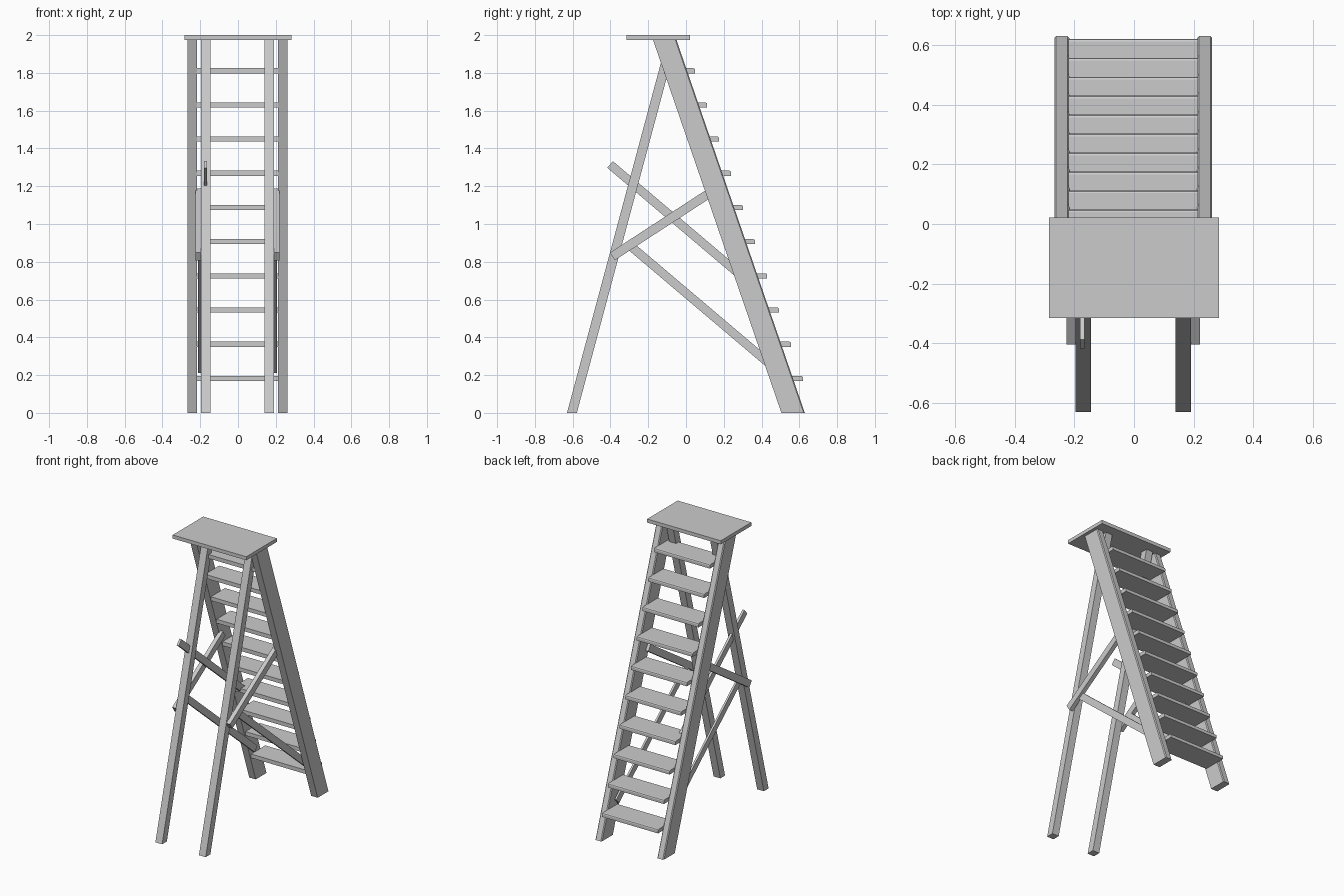
import bpy, bmesh
from mathutils import Vector

if "Cube" in bpy.data.objects:
    bpy.data.objects.remove(bpy.data.objects["Cube"])

CX = -0.0025  # slight sideways offset of the frame


def prism(name, ring_a, ring_b):
    """Solid between two matching rings of 3D points."""
    bm = bmesh.new()
    a = [bm.verts.new(p) for p in ring_a]
    b = [bm.verts.new(p) for p in ring_b]
    n = len(a)
    bm.faces.new(a)
    bm.faces.new(b)
    for i in range(n):
        j = (i + 1) % n
        bm.faces.new((a[i], a[j], b[j], b[i]))
    bmesh.ops.recalc_face_normals(bm, faces=bm.faces)
    me = bpy.data.meshes.new(name)
    bm.to_mesh(me)
    bm.free()
    ob = bpy.data.objects.new(name, me)
    bpy.context.collection.objects.link(ob)
    return ob


def leaning_post(name, side, section, shift, height):
    """Floor section (x, y) sheared along y up to the given height."""
    ring = [(CX + side * x, y) for x, y in section]
    prism(name, [(x, y, 0) for x, y in ring],
          [(x, y + shift, height) for x, y in ring])


def side_profile(name, profile, x0, x1):
    """Profile (y, z) extruded across x."""
    prism(name, [(x0, y, z) for y, z in profile], [(x1, y, z) for y, z in profile])


def bar(name, start, end, width, x0, x1):
    """Flat bar between two (y, z) points."""
    s, e = Vector(start), Vector(end)
    d = (e - s).normalized()
    n = Vector((-d.y, d.x)) * width / 2
    side_profile(name, [s - n, s + n, e + n, e - n], x0, x1)


# top platform
side_profile("top_platform",
             [(-0.314, 1.975), (0.022, 1.975), (0.022, 2.0), (-0.314, 2.0)],
             -0.284, 0.284)

c = 0.006  # chamfer on the climbing face of the stiles
stile = [(0.214, 0.505), (0.264, 0.505), (0.264, 0.629 - c),
         (0.264 - c, 0.629), (0.214 + c, 0.629), (0.214, 0.629 - c)]
leg = [(0.142, -0.63), (0.194, -0.63), (0.194, -0.578), (0.142, -0.578)]

for side, label in ((-1, "left"), (1, "right")):
    # step-side stiles and support legs
    leaning_post(label + "_stile", side, stile, -0.68, 1.976)
    leaning_post(label + "_support_leg", side, leg, 0.53, 1.976)
    # folding braces
    bar(label + "_upper_brace", (-0.39, 0.828), (0.13, 1.167), 0.048,
        CX + side * 0.194, CX + side * 0.223)
    bar(label + "_lower_brace", (-0.29, 0.88), (0.48, 0.228), 0.046,
        CX + side * 0.194, CX + side * 0.208)

# loose bar passing through the left leg
bar("locking_bar", (-0.402, 1.315), (0.30, 0.72), 0.046, -0.181, -0.165)

# treads with a rounded nose
for i in range(10):
    z = 0.169 + 0.181 * i
    y = 0.620 - 0.0635 * i
    side_profile(f"tread_{i + 1}",
                 [(y - 0.165, z), (y, z), (y, z + 0.018), (y - 0.003, z + 0.024),
                  (y - 0.009, z + 0.027), (y - 0.165, z + 0.027)],
                 CX - 0.216, CX + 0.216)
